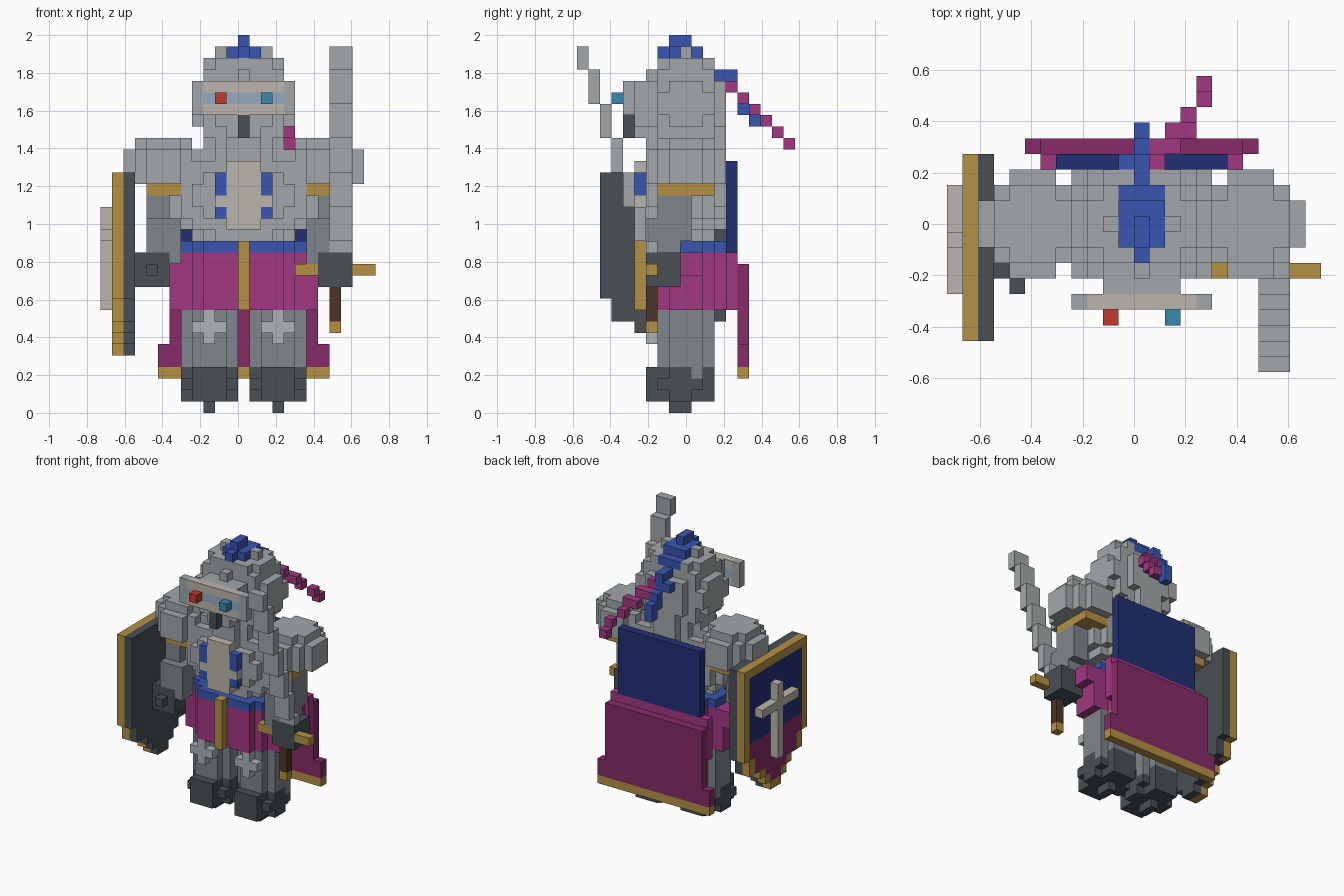
import bpy, bmesh
from mathutils import Vector

if "Cube" in bpy.data.objects:
    bpy.data.objects.remove(bpy.data.objects["Cube"])

V = 2 / 33                       # voxel edge length
cells = {}                       # (i, j, k) -> part name; later parts overwrite earlier ones
colour_of = {}


def box(part, col, x, y, z):
    """Fill an inclusive range of voxels."""
    colour_of[part] = col
    for i in range(min(x), max(x) + 1):
        for j in range(y[0], y[1] + 1):
            for k in range(z[0], z[1] + 1):
                cells[i, j, k] = part


def blob(part, col, x, y, z, e=2.0, clip=None, ez=None):
    """Fill a voxel (super)ellipsoid; ez=0 makes an upright cylinder."""
    colour_of[part] = col
    x, y = sorted(x), sorted(y)

    def u(v, r):
        return abs(v - (r[0] + r[1]) / 2) / ((r[1] - r[0] + 1) / 2)
    z0, z1 = clip or z
    for i in range(x[0], x[1] + 1):
        for j in range(y[0], y[1] + 1):
            for k in range(z0, z1 + 1):
                h = 0 if ez == 0 else u(k, z) ** e
                if u(i, x) ** e + u(j, y) ** e + h <= 1.025:
                    cells[i, j, k] = part


STEEL, PALE, MID, DARK = "steel", "pale", "mid", "dark"
PALETTE = {
    "steel": (.36, .39, .40), "pale": (.50, .47, .42), "mid": (.21, .24, .26),
    "dark": (.065, .08, .09), "blue": (.04, .09, .44), "navy": (.016, .03, .18),
    "magenta": (.36, .04, .22), "wine": (.24, .025, .14), "gold": (.46, .28, .06),
    "brown": (.07, .035, .02), "red": (.55, .04, .03), "teal": (.04, .25, .42),
    "glass": (.30, .40, .52), "knee": (.42, .45, .47)}

# legs, boots and knee crosses
for s, side in ((-1, "left"), (1, "right")):
    c = 3 * s
    blob("leg_" + side, MID, (c - 2, c + 2), (-2, 2), (3, 9), ez=0)
    blob("boot_" + side, DARK, (c - 2, c + 2), (-3, 2), (0, 4), clip=(1, 3))
    box("boot_" + side, DARK, (c, c), (-1, 0), (0, 0))
    box("knee_" + side, "knee", (c, c), (-3, -3), (6, 8))
    box("knee_" + side, "knee", (c - 1, c + 1), (-3, -3), (7, 7))

# torso, skirt, belt
blob("torso", STEEL, (-6, 6), (-3, 3), (15, 22), e=2.5)
blob("collar", STEEL, (-3, 3), (-3, 3), (22, 24), ez=0)
blob("skirt", "magenta", (-5, 5), (-3, 3), (9, 13), e=2.5, ez=0)
box("skirt", "magenta", (-6, 6), (-1, 1), (9, 13))
box("skirt", "magenta", (-7, 7), (0, 1), (12, 13))
box("skirt", "magenta", (-6, 6), (4, 4), (9, 13))
blob("belt", "blue", (-5, 5), (-3, 3), (14, 14), e=2.5, ez=0)
box("skirt_strip", "gold", (0, 0), (-4, -4), (9, 14))

# chest emblem
for s in (-2, 2):
    box("chest_inset", "blue", (s, s), (-4, -4), (17, 20))
box("chest_plate", PALE, (-1, 1), (-4, -4), (16, 21))
box("chest_plate", PALE, (-2, 2), (-4, -4), (18, 18))

# arms, cuffs, pauldrons, gauntlets
for s, side in ((-1, "left"), (1, "right")):
    box("arm_" + side, MID, (7 * s, 8 * s), (-2, 0), (15, 18))
    box("arm_" + side, MID, (6 * s, 8 * s), (-3, -1), (13, 16))
    box("cuff_" + side, "gold", (6 * s, 8 * s), (-2, 2), (19, 19))
    blob("pauldron_" + side, STEEL, (4 * s, 10 * s), (-3, 3), (17, 24), clip=(20, 23))
    box("gauntlet_" + side, DARK, (7 * s, 9 * s), (-3, -1), (11, 13))
box("gauntlet_left", DARK, (-8, -8), (-4, -4), (12, 12))

# helmet with ear discs, visor, eyes, vent
blob("helmet", STEEL, (-4, 4), (-3, 3), (22, 31))
for s in (-4, 4):
    box("helmet", STEEL, (s, s), (-2, 2), (26, 27))
box("face_guard", STEEL, (-2, 2), (-4, -4), (25, 28))
box("face_guard", STEEL, (-1, 1), (-4, -4), (24, 24))
box("visor_end", STEEL, (-4, 4), (-5, -5), (26, 28))
box("visor", PALE, (-3, 3), (-5, -5), (26, 28))
box("visor_slit", "glass", (-3, 3), (-5, -5), (27, 27))
box("vent", DARK, (0, 0), (-5, -5), (24, 25))
box("eye_left", "red", (-2, -2), (-6, -6), (27, 27))
box("eye_right", "teal", (2, 2), (-6, -6), (27, 27))

# crest and trailing plumes
box("crest", "blue", (-1, 1), (-1, 1), (31, 31))
box("crest", "blue", (0, 0), (-2, -2), (31, 31))
box("crest", "blue", (0, 0), (-1, 0), (32, 32))
box("crest", "blue", (-1, 1), (2, 2), (30, 30))
box("crest", "blue", (0, 0), (3, 3), (29, 29))
box("crest", "blue", (-1, 1), (4, 4), (28, 28))
for j, k0, k1 in ((4, 28, 29), (5, 26, 27), (6, 25, 26)):
    box("crest", "blue", (0, 0), (j, j), (k0, k1))
for x0, x1, j, k in ((1, 1, 4, 28), (1, 2, 5, 27), (2, 3, 6, 26),
                     (3, 3, 7, 25), (4, 4, 8, 24), (4, 4, 9, 23)):
    box("plume", "magenta", (x0, x1), (j, j), (k, k))

# cape
box("cape_upper", "navy", (-5, 5), (4, 4), (14, 21))
box("cape_lower", "wine", (-6, 6), (5, 5), (6, 12))
box("cape_lower", "wine", (-7, 7), (5, 5), (4, 5))
box("cape_hem", "gold", (-7, 7), (5, 5), (3, 3))

# sword: blade leans forward one voxel every three
for k in range(14, 32):
    j = -3 - (k - 12) // 3
    box("blade", STEEL, (8, 9), (j, j), (k, k))
box("crossguard", "gold", (5, 11), (-3, -3), (12, 12))
box("gauntlet_right", DARK, (7, 9), (-3, -3), (11, 13))
box("grip", "brown", (8, 8), (-3, -3), (8, 10))
box("pommel", "gold", (8, 8), (-3, -3), (7, 7))

# shield: dark back, gold rim, two-tone field, raised cross
INSET = {9: 1, 8: 1, 7: 3, 6: 4, 5: 5}
for k in range(5, 21):
    a, b = -7 + INSET.get(k, 0), 4 - INSET.get(k, 0)
    box("shield_back", DARK, (-10, -10), (a, b), (k, k))
    box("shield_rim", "gold", (-11, -11), (a, b), (k, k))
    if 5 < k < 20:
        low = k < 12
        box("shield_field_low" if low else "shield_field_top",
            "wine" if low else "navy", (-11, -11), (a + 1, b - 1), (k, k))
box("shield_cross", PALE, (-12, -12), (-1, -1), (9, 17))
box("shield_cross", PALE, (-12, -12), (-4, 2), (15, 15))

# turn each part's voxels into a mesh of its outer faces
AXES = [Vector(a) for a in ((1, 0, 0), (0, 1, 0), (0, 0, 1))]
materials = {}
for name, rgb in PALETTE.items():
    m = bpy.data.materials.new(name)
    m.diffuse_color = (*rgb, 1)
    m.use_nodes = True
    m.node_tree.nodes["Principled BSDF"].inputs["Base Color"].default_value = m.diffuse_color
    materials[name] = m
for part in colour_of:
    own = [c for c in cells if cells[c] == part]
    if not own:
        continue
    bm, verts = bmesh.new(), {}
    for c in own:
        centre = Vector((c[0] + .5, c[1], c[2] + .5))
        for a in range(3):
            for s in (-1, 1):
                n = list(c)
                n[a] += s
                if cells.get(tuple(n)) == part:
                    continue
                u, w = AXES[(a + 1) % 3] * .5, AXES[(a + 2) % 3] * .5 * s
                mid = centre + AXES[a] * .5 * s
                face = []
                for p in (mid - u - w, mid + u - w, mid + u + w, mid - u + w):
                    key = tuple(round(q * 2) for q in p)
                    if key not in verts:
                        verts[key] = bm.verts.new(p * V)
                    face.append(verts[key])
                bm.faces.new(face)
    mesh = bpy.data.meshes.new(part)
    bm.to_mesh(mesh)
    bm.free()
    mesh.materials.append(materials[colour_of[part]])
    bpy.context.collection.objects.link(bpy.data.objects.new(part, mesh))
